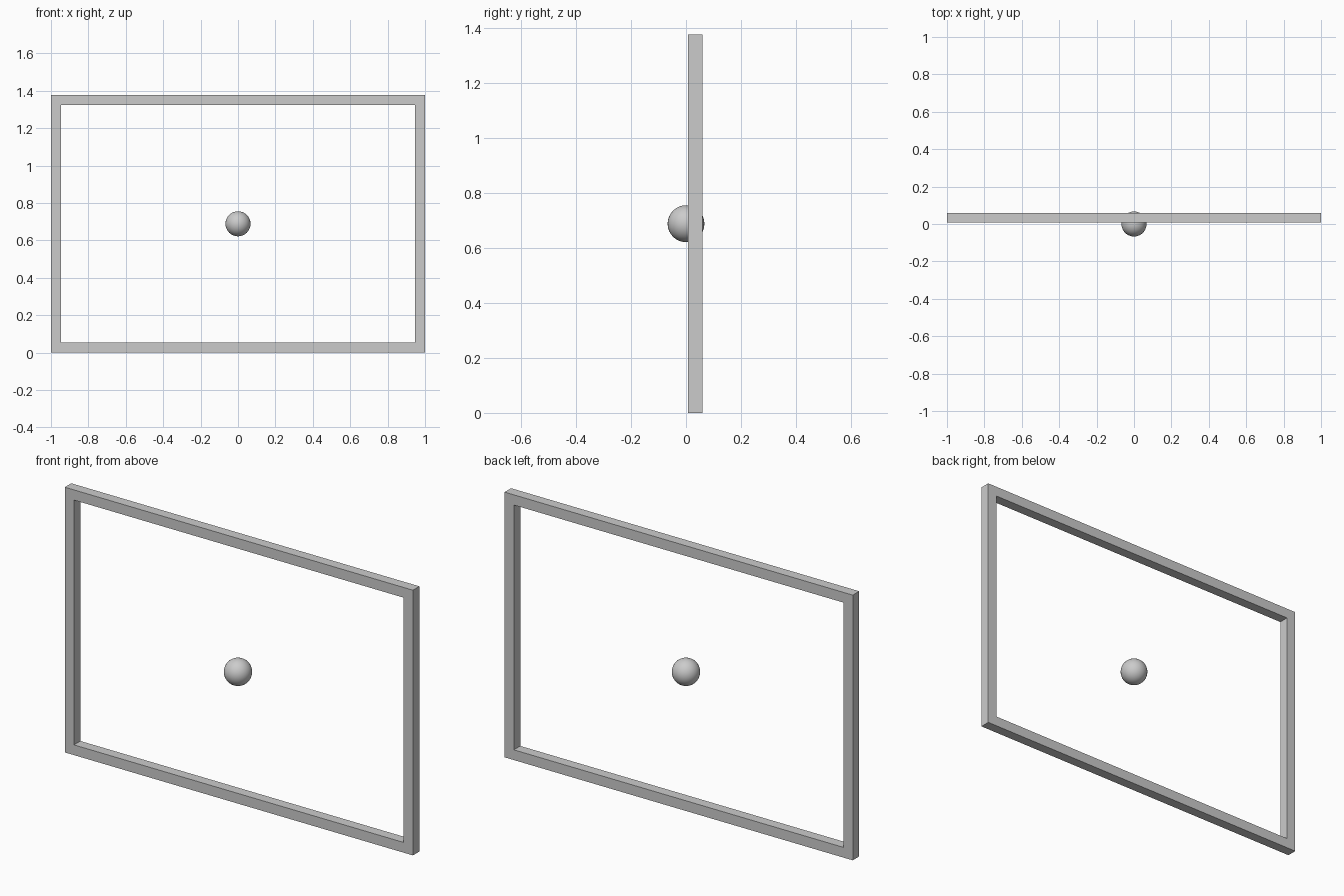
import bpy
import bmesh
from mathutils import Matrix

cube = bpy.data.objects.get("Cube")
if cube:
    bpy.data.objects.remove(cube, do_unlink=True)

WIDTH, HEIGHT, BAR = 2.0, 1.377, 0.053
FRONT, BACK = 0.007, 0.06
RADIUS = 0.067

# One plain grey for everything
grey = bpy.data.materials.new("light grey")
grey.use_nodes = True
colour = (0.6, 0.6, 0.6, 1.0)
grey.diffuse_color = colour
grey.node_tree.nodes["Principled BSDF"].inputs["Base Color"].default_value = colour


def add_object(name, bm):
    mesh = bpy.data.meshes.new(name)
    bm.to_mesh(mesh)
    bm.free()
    mesh.materials.append(grey)
    obj = bpy.data.objects.new(name, mesh)
    bpy.context.collection.objects.link(obj)
    return obj


def rectangle(bm, margin, y):
    """Four corner vertices of the frame outline, pulled in by a margin."""
    x = WIDTH / 2 - margin
    low, high = margin, HEIGHT - margin
    return [bm.verts.new(p) for p in
            ((-x, y, low), (x, y, low), (x, y, high), (-x, y, high))]


# Rectangular frame: four rectangles bridged into a square-section ring
bm = bmesh.new()
loops = [rectangle(bm, 0, FRONT), rectangle(bm, BAR, FRONT),
         rectangle(bm, BAR, BACK), rectangle(bm, 0, BACK)]
for i, loop in enumerate(loops):
    following = loops[(i + 1) % 4]
    for a in range(4):
        b = (a + 1) % 4
        bm.faces.new((loop[a], loop[b], following[b], following[a]))
bmesh.ops.recalc_face_normals(bm, faces=bm.faces[:])
add_object("frame", bm)

# Smooth ball floating in the centre of the opening
bm = bmesh.new()
bmesh.ops.create_uvsphere(bm, u_segments=32, v_segments=16, radius=RADIUS,
                          matrix=Matrix.Translation((0, 0, HEIGHT / 2)))
for face in bm.faces:
    face.smooth = True
add_object("ball", bm)
